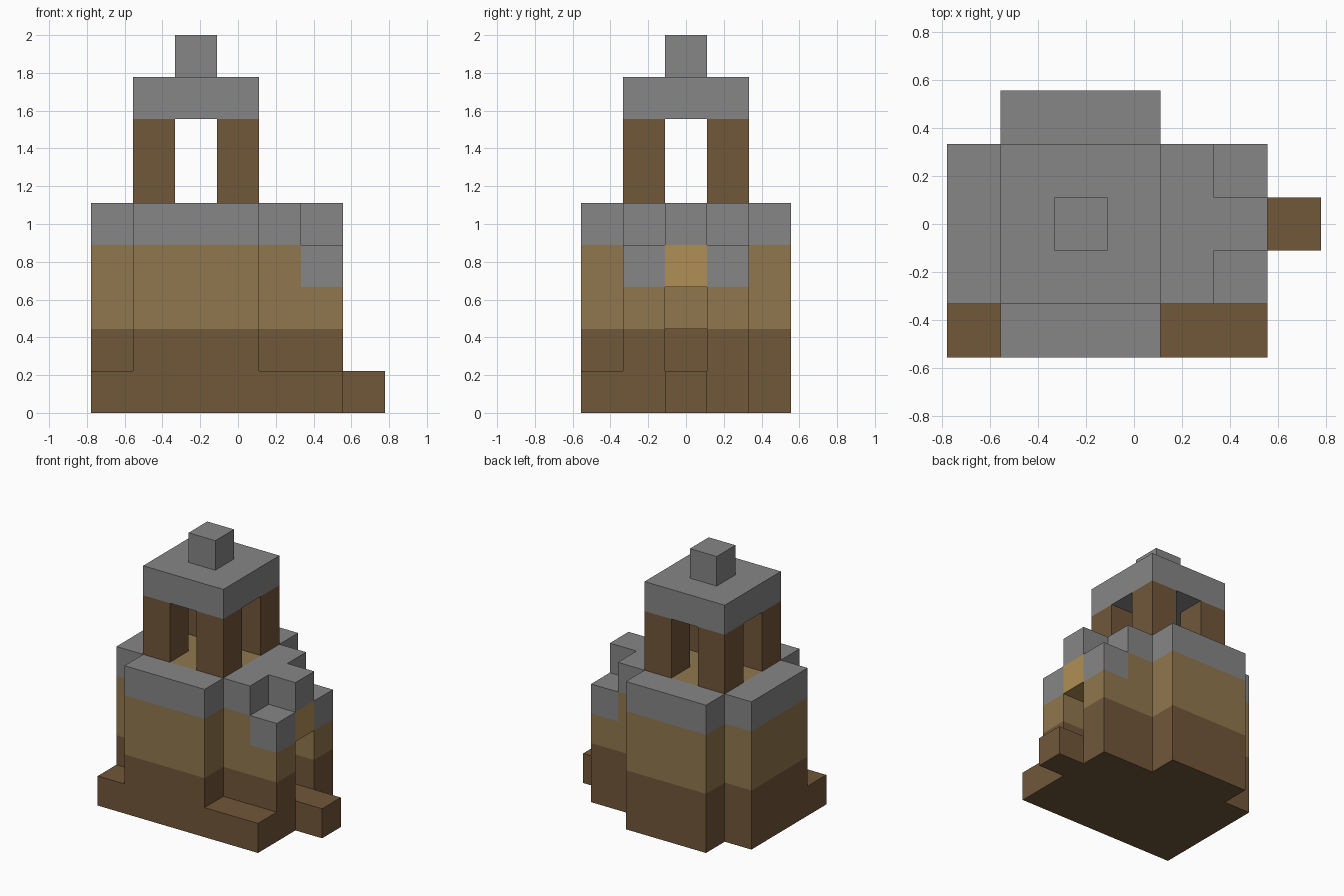
import bpy
import bmesh

U = 2 / 9  # edge length of one block

if "Cube" in bpy.data.objects:
    bpy.data.objects.remove(bpy.data.objects["Cube"], do_unlink=True)


def material(name, rgb):
    mat = bpy.data.materials.new(name)
    mat.use_nodes = True
    mat.diffuse_color = (*rgb, 1)
    mat.node_tree.nodes["Principled BSDF"].inputs["Base Color"].default_value = (*rgb, 1)
    return mat


BROWN = material("dark brown", (0.165, 0.095, 0.042))
TAN = material("tan", (0.28, 0.185, 0.077))
GREY = material("stone grey", (0.238, 0.238, 0.238))
GOLD = material("light tan", (0.434, 0.274, 0.089))


def block(name, x, y, z, bands):
    """Box over block ranges x, y, z; bands lists (top height, material) upward."""
    bm = bmesh.new()
    bmesh.ops.create_cube(bm, size=1)
    for v in bm.verts:
        for axis, (low, high) in enumerate((x, y, z)):
            v.co[axis] = high if v.co[axis] > 0 else low
    # Cut the sides at each colour change, then colour by height
    for top, _ in bands[:-1]:
        bmesh.ops.bisect_plane(bm, geom=bm.verts[:] + bm.edges[:] + bm.faces[:],
                               plane_co=(0, 0, top), plane_no=(0, 0, 1))
    for f in bm.faces:
        height = f.calc_center_median().z
        f.material_index = sum(height > top + 0.01 for top, _ in bands[:-1])
    for v in bm.verts:
        v.co = ((v.co.x - 3.5) * U, (v.co.y - 2.5) * U, v.co.z * U)
    bmesh.ops.recalc_face_normals(bm, faces=bm.faces[:])
    mesh = bpy.data.meshes.new(name)
    bm.to_mesh(mesh)
    bm.free()
    for _, mat in bands:
        mesh.materials.append(mat)
    obj = bpy.data.objects.new(name, mesh)
    bpy.context.collection.objects.link(obj)
    return obj


# Foundation and doorstep
block("foundation", (0, 6), (0, 4), (0, 1), [(1, BROWN)])
block("back_foundation", (1, 4), (4, 5), (0, 1), [(1, BROWN)])
block("doorstep", (6, 7), (2, 3), (0, 1), [(1, BROWN)])

# Banded walls around a hollow room
WALL = [(2, BROWN), (4, TAN), (5, GREY)]
block("front_wall", (1, 4), (0, 1), (1, 5), WALL)
block("back_wall", (1, 4), (4, 5), (1, 5), WALL)
block("right_wall", (0, 1), (1, 4), (1, 5), WALL)
block("wall_over_door", (4, 5), (2, 3), (2, 5), [(4, TAN), (5, GREY)])
block("tower_floor", (1, 4), (1, 4), (4, 5), [(5, TAN)])

# Door side walls and porch columns, one on each side of the door
for side, y in (("front", 1), ("back", 3)):
    block(side + "_door_wall", (4, 5), (y, y + 1), (1, 5), WALL)
    block(side + "_porch_column", (5, 6), (y, y + 1), (1, 4),
          [(2, BROWN), (3, TAN), (4, GREY)])

# Porch lintel and its cap
block("porch_lintel", (5, 6), (2, 3), (3, 4), [(4, GOLD)])
block("porch_cap", (5, 6), (2, 3), (4, 5), [(5, GREY)])

# Open belfry: four posts, roof and finial
for x, xname in ((1, "right"), (3, "left")):
    for y, yname in ((1, "front"), (3, "back")):
        block(f"{yname}_{xname}_post", (x, x + 1), (y, y + 1), (5, 7), [(7, BROWN)])
block("roof", (1, 4), (1, 4), (7, 8), [(8, GREY)])
block("finial", (2, 3), (2, 3), (8, 9), [(9, GREY)])
